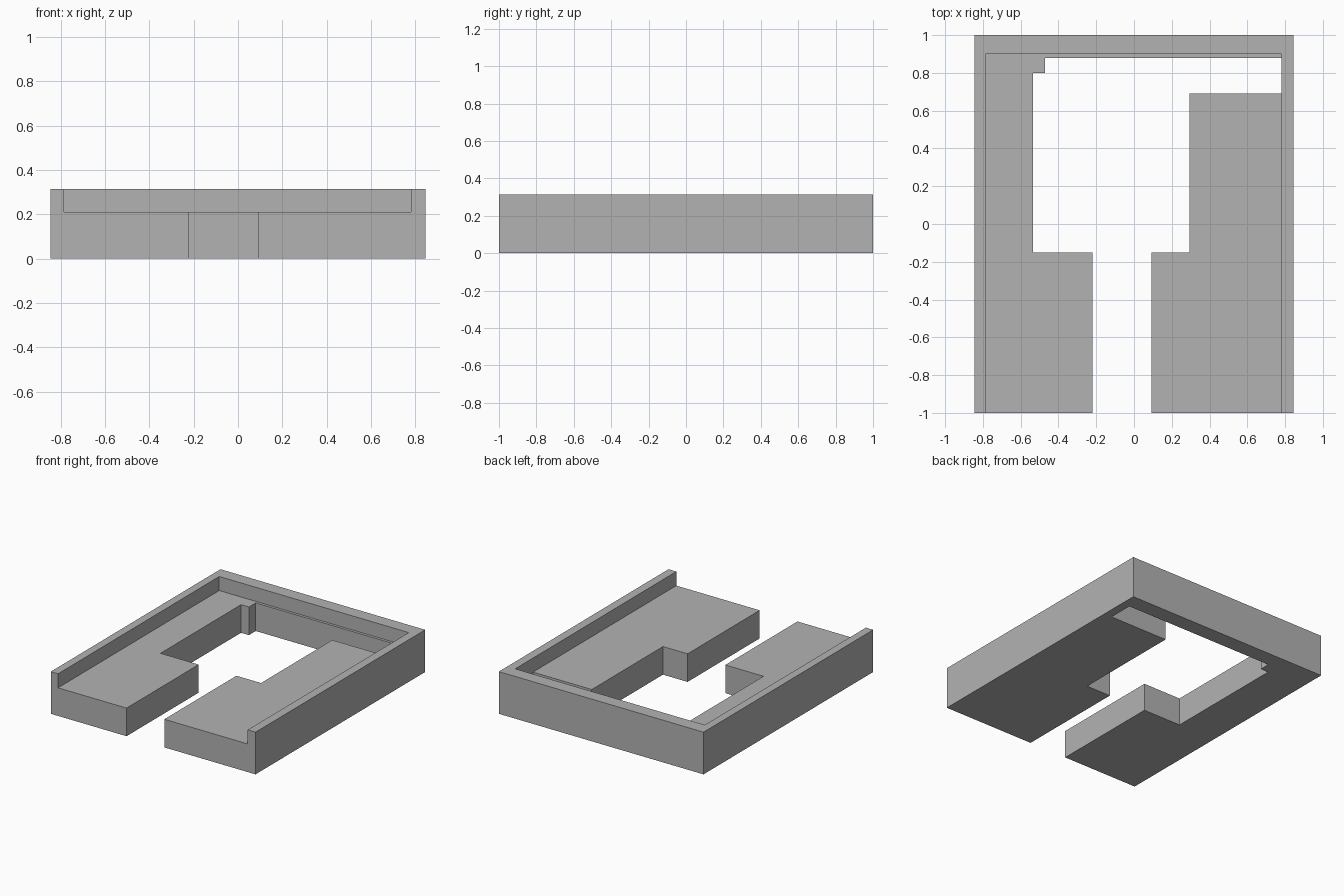
import bpy
import bmesh

cube = bpy.data.objects.get("Cube")
if cube:
    bpy.data.objects.remove(cube, do_unlink=True)

WIDTH, HEIGHT, FLOOR = 0.845, 0.315, 0.21


def prism(name, outline, z0, z1):
    """Extrude a flat outline between two heights."""
    bm = bmesh.new()
    base = bm.faces.new([bm.verts.new((x, y, z0)) for x, y in outline])
    top = bmesh.ops.extrude_face_region(bm, geom=[base])["geom"]
    verts = [v for v in top if isinstance(v, bmesh.types.BMVert)]
    bmesh.ops.translate(bm, verts=verts, vec=(0, 0, z1 - z0))
    bmesh.ops.recalc_face_normals(bm, faces=bm.faces)
    mesh = bpy.data.meshes.new(name)
    bm.to_mesh(mesh)
    bm.free()
    obj = bpy.data.objects.new(name, mesh)
    bpy.context.collection.objects.link(obj)
    return obj


# Tray body with the stepped opening and front slot
tray = prism("tray", [
    (-WIDTH, -1), (-0.22, -1), (-0.22, -0.15), (-0.535, -0.15),
    (-0.535, 0.80), (-0.47, 0.80), (-0.47, 0.88), (0.78, 0.88),
    (0.78, 0.69), (0.295, 0.69), (0.295, -0.15), (0.092, -0.15),
    (0.092, -1), (WIDTH, -1), (WIDTH, 1), (-WIDTH, 1)], 0, HEIGHT)

# Shallow recess that leaves a rim on the back and both sides
recess = prism("recess_cutter", [
    (-0.785, -1.1), (0.78, -1.1), (0.78, 0.90), (-0.785, 0.90)],
    FLOOR, HEIGHT + 0.1)
recess.hide_render = True

cut = tray.modifiers.new("Recess", "BOOLEAN")
cut.operation = "DIFFERENCE"
cut.solver = "EXACT"
cut.object = recess
bpy.context.view_layer.objects.active = tray
tray.select_set(True)
bpy.ops.object.modifier_apply(modifier=cut.name)
bpy.data.objects.remove(recess, do_unlink=True)

# Plain grey finish
grey = bpy.data.materials.new("plain_grey")
grey.use_nodes = True
colour = (0.45, 0.45, 0.45, 1)
grey.diffuse_color = colour
grey.node_tree.nodes["Principled BSDF"].inputs["Base Color"].default_value = colour
tray.data.materials.clear()
tray.data.materials.append(grey)
